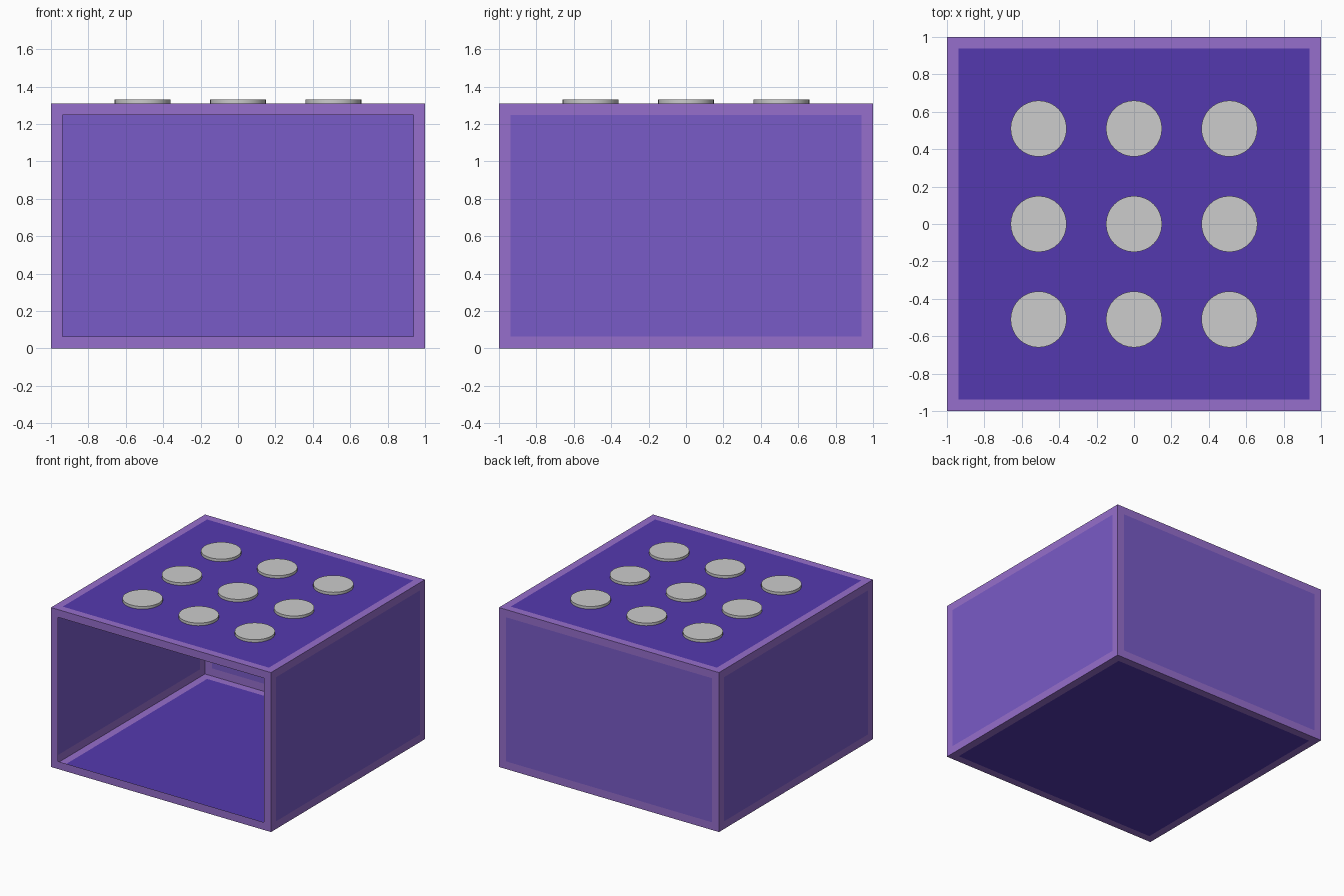
import bpy
import bmesh

HEIGHT = 1.31      # box height
BORDER = 0.063     # width of the painted frame on each side
STUD_R, STUD_H, STUD_GAP = 0.15, 0.022, 0.51

default_cube = bpy.data.objects.get("Cube")
if default_cube:
    bpy.data.objects.remove(default_cube, do_unlink=True)


def to_linear(c):
    c /= 255
    return c / 12.92 if c <= 0.04045 else ((c + 0.055) / 1.055) ** 2.4


def make_material(name, *rgb):
    colour = [to_linear(c) for c in rgb] + [1.0]
    mat = bpy.data.materials.new(name)
    mat.use_nodes = True
    mat.diffuse_color = colour
    mat.node_tree.nodes["Principled BSDF"].inputs["Base Color"].default_value = colour
    return mat


frame_purple = make_material("frame_purple", 150, 110, 204)
wall_violet = make_material("wall_violet", 121, 91, 199)
deep_indigo = make_material("deep_indigo", 84, 57, 175)
stud_grey = make_material("stud_grey", 204, 204, 204)

# Open-fronted shell: every side gets an inset panel, the front one is removed
bm = bmesh.new()
bmesh.ops.create_cube(bm, size=2)
for v in bm.verts:
    v.co.z = HEIGHT if v.co.z > 0 else 0
panels = list(bm.faces)
bmesh.ops.inset_individual(bm, faces=panels, thickness=BORDER, use_even_offset=True)
bm.normal_update()
for face in panels:
    face.material_index = 2 if abs(face.normal.z) > 0.5 else 1
opening = [f for f in panels if f.normal.y < -0.5]
bmesh.ops.delete(bm, geom=opening, context='FACES')
mesh = bpy.data.meshes.new("box_shell")
bm.to_mesh(mesh)
bm.free()
for mat in (frame_purple, wall_violet, deep_indigo):
    mesh.materials.append(mat)
shell = bpy.data.objects.new("box_shell", mesh)
bpy.context.collection.objects.link(shell)

# Three by three grid of round studs on the lid
for row in (-1, 0, 1):
    for col in (-1, 0, 1):
        bpy.ops.mesh.primitive_cylinder_add(
            vertices=32, radius=STUD_R, depth=STUD_H,
            location=(col * STUD_GAP, row * STUD_GAP, HEIGHT + STUD_H / 2))
        stud = bpy.context.object
        stud.name = f"stud_{row + 2}_{col + 2}"
        stud.data.materials.append(stud_grey)
        bpy.ops.object.shade_smooth_by_angle()
